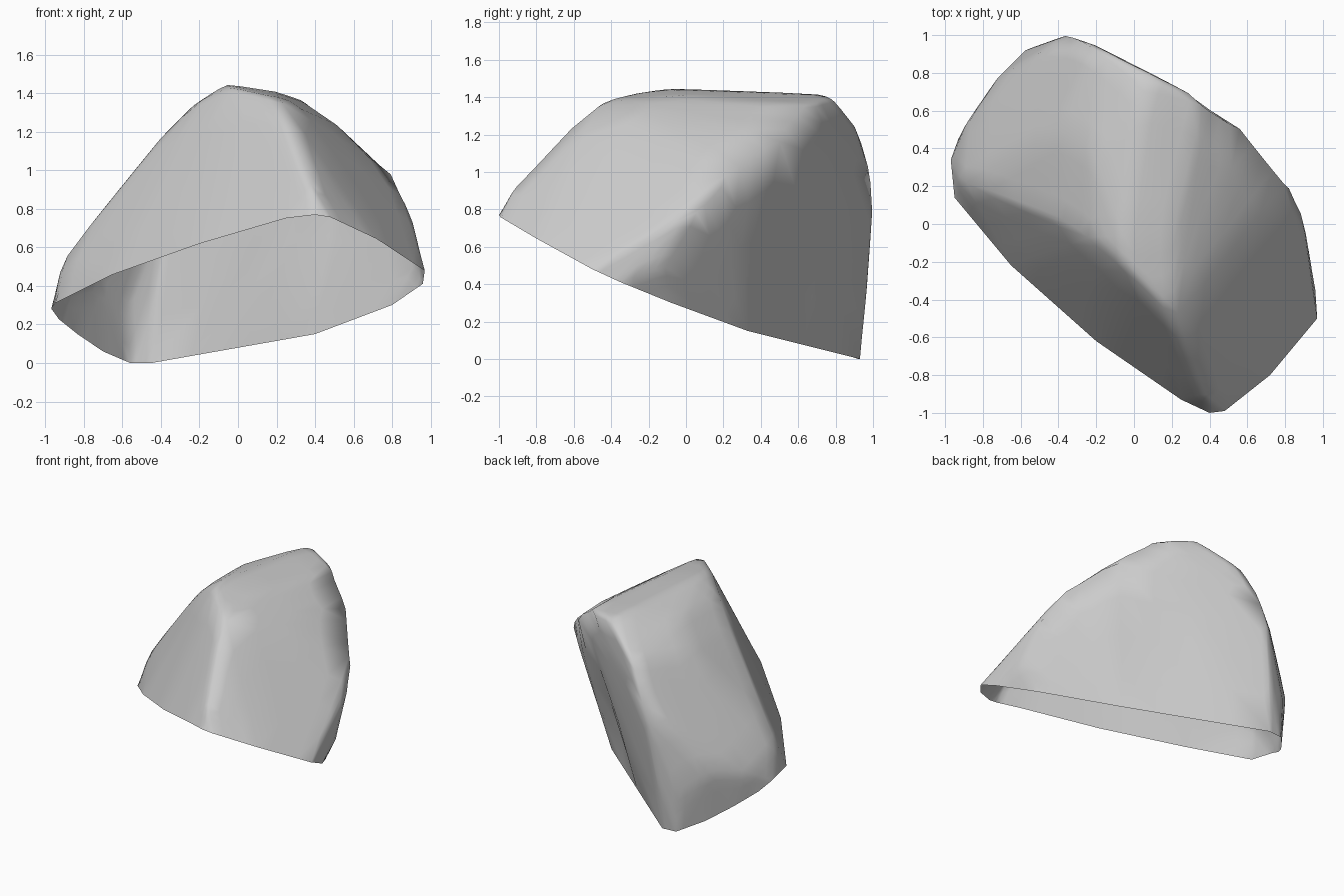
import bpy, bmesh, math
from mathutils import Vector

if "Cube" in bpy.data.objects:
    bpy.data.objects.remove(bpy.data.objects["Cube"])

stone = bpy.data.materials.new("stone_grey")
stone.use_nodes = True
grey = (0.6, 0.6, 0.6, 1)
stone.diffuse_color = grey
stone.node_tree.nodes["Principled BSDF"].inputs["Base Color"].default_value = grey

# Open rim lies on a tilted plane, flattened where it meets the ground
rim = [(-.97, .34), (-.95, .14), (-.65, -.22), (-.2, -.62), (.25, -.93),
       (.4, -1), (.48, -.99), (.72, -.8), (.97, -.5), (.96, -.35),
       (.8, -.08), (.4, .33), (.15, .49), (-.2, .74), (-.45, .93),
       (-.56, .92), (-.7, .76), (-.83, .6), (-.93, .45)]
rim = [(x, y, max(0, .344 - .1 * x - .466 * y)) for x, y in rim]
rim[1:4] = [(-.95, .14, .31), (-.65, -.22, .46), (-.2, -.62, .62)]

# Corners of the rock: crown, right shoulder, back edge, left slope
crown = [(-.06, -.07, 1.45), (-.04, -.24, 1.43), (.22, -.5, 1.37), (.38, -.91, .93),
         (.05, .73, 1.42), (.2, -.05, 1.41)]
shoulder = [(.1, .79, 1.39), (.38, .65, 1.35), (.6, .51, 1.2), (.81, .25, 1),
            (.89, .07, .81), (.91, -.08, .66), (.92, -.12, .5)]
back = [(-.2, .94, 1.2), (-.33, 1.01, .96), (-.43, .97, .4), (-.58, .92, .3)]
left = [(-.23, -.08, 1.34), (-.4, .03, 1.17), (-.23, .4, 1.34), (-.4, .5, 1.17),
        (-.91, .22, .54), (-.88, .55, .4), (-.73, .77, .45)]

bm = bmesh.new()
rim_verts = {bm.verts.new(p) for p in rim}
for p in crown + shoulder + back + left:
    bm.verts.new(p)
bmesh.ops.convex_hull(bm, input=bm.verts[:])

# Remove the cap so the shell is open underneath
cap = [f for f in bm.faces if all(v in rim_verts for v in f.verts) and f.normal.z < 0]
bmesh.ops.delete(bm, geom=cap, context='FACES')
bmesh.ops.delete(bm, geom=[v for v in bm.verts if not v.link_faces], context='VERTS')

# Refine and soften the corners, keeping the rim in place
bmesh.ops.subdivide_edges(bm, edges=bm.edges[:], cuts=3, use_grid_fill=True)
bmesh.ops.triangulate(bm, faces=bm.faces[:])
inner = [v for v in bm.verts if not v.is_boundary]
for _ in range(2):
    bmesh.ops.smooth_vert(bm, verts=inner, factor=.2,
                          use_axis_x=True, use_axis_y=True, use_axis_z=True)

# Worn groove down the back wall
top, foot = Vector((.45, .6, .95)), Vector((.25, .5, .3))
inward = Vector((-.6, -.8, 0))
for v in inner:
    t = max(0, min(1, (v.co - top).dot(foot - top) / (foot - top).length_squared))
    d = (v.co - top.lerp(foot, t)).length
    v.co += inward * .05 * math.exp(-(d / .12) ** 2)

bmesh.ops.recalc_face_normals(bm, faces=bm.faces[:])
if sum(f.normal.dot(f.calc_center_median() - Vector((0, 0, .6))) for f in bm.faces) < 0:
    bmesh.ops.reverse_faces(bm, faces=bm.faces[:])
mesh = bpy.data.meshes.new("rock_shell")
bm.to_mesh(mesh)
bm.free()
mesh.materials.append(stone)
rock = bpy.data.objects.new("rock_shell", mesh)
bpy.context.collection.objects.link(rock)
bpy.context.view_layer.objects.active = rock
rock.select_set(True)
bpy.ops.object.shade_smooth()
